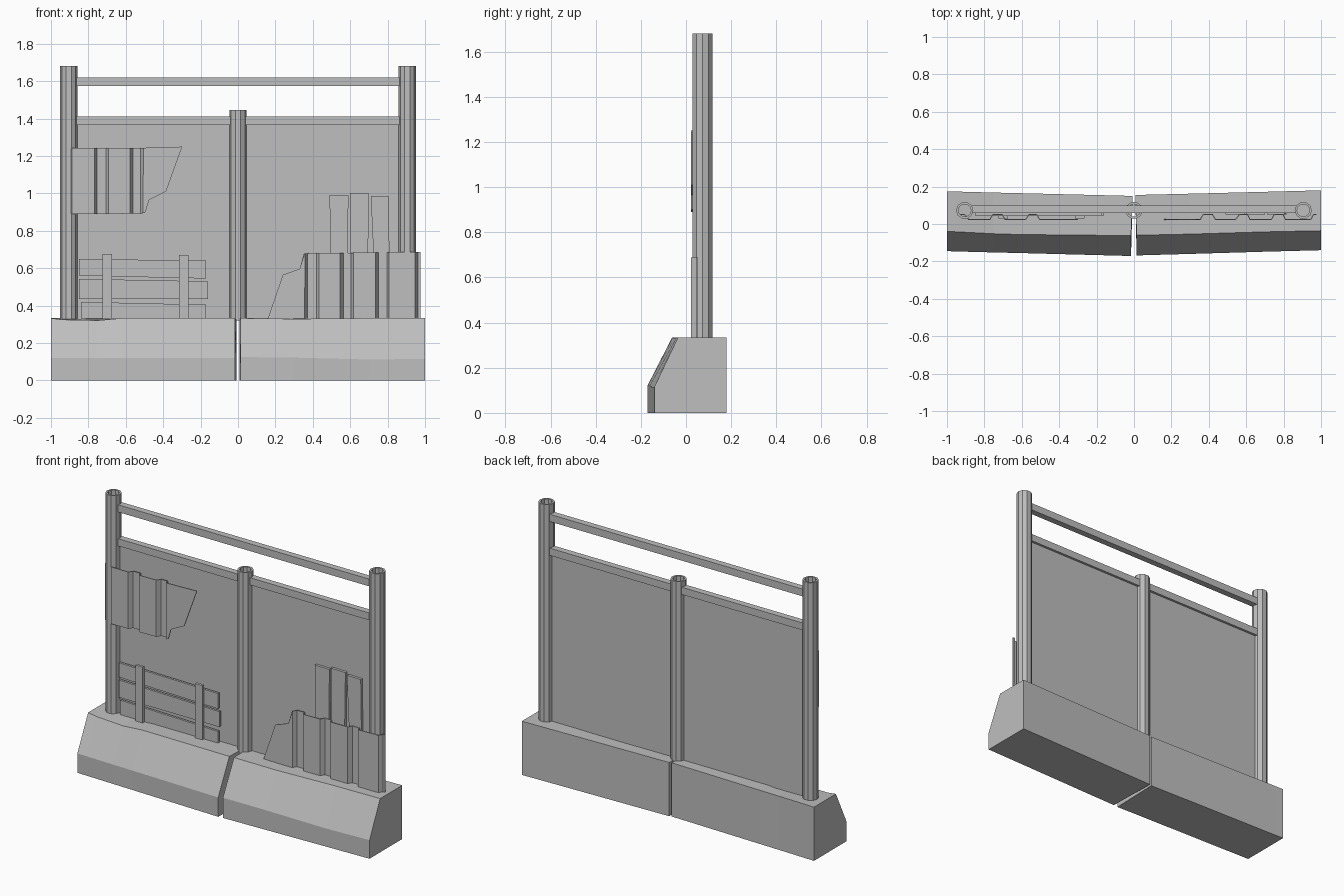
import bpy, bmesh, math

grey = bpy.data.materials.new("weathered_grey")
grey.diffuse_color = (0.52, 0.52, 0.52, 1)


def make(name, verts, faces):
    mesh = bpy.data.meshes.new(name)
    mesh.from_pydata(verts, [], faces)
    bm = bmesh.new()
    bm.from_mesh(mesh)
    bmesh.ops.recalc_face_normals(bm, faces=bm.faces)
    bm.to_mesh(mesh)
    bm.free()
    mesh.materials.append(grey)
    obj = bpy.data.objects.new(name, mesh)
    bpy.context.collection.objects.link(obj)
    return obj


def loft(name, sections):
    """Skin closed cross-sections of equal length and cap both ends."""
    n = len(sections[0])
    verts = [p for s in sections for p in s]
    faces = [(k * n + i, k * n + (i + 1) % n, (k + 1) * n + (i + 1) % n, (k + 1) * n + i)
             for k in range(len(sections) - 1) for i in range(n)]
    last = (len(sections) - 1) * n
    faces += [tuple(range(n)), tuple(range(last, last + n))]
    return make(name, verts, faces)


def plank(name, outline, y0, y1):
    """Board with a four-sided outline given in x and z."""
    return loft(name, [[(x, y, z) for x, z in outline] for y in (y0, y1)])


def box(name, x0, x1, y0, y1, z0, z1):
    return plank(name, [(x0, z0), (x1, z0), (x1, z1), (x0, z1)], y0, y1)


def tube(name, x, z0, z1, r=0.046, inner=0.034, y=0.073, sides=10):
    """Open pipe with a wall thickness."""
    rings = [(r, z0), (r, z1), (inner, z1), (inner, z0)]
    verts = [(x + q * math.cos(math.tau * i / sides), y + q * math.sin(math.tau * i / sides), z)
             for q, z in rings for i in range(sides)]
    faces = [(k * sides + i, k * sides + (i + 1) % sides,
              (k + 1) % 4 * sides + (i + 1) % sides, (k + 1) % 4 * sides + i)
             for k in range(4) for i in range(sides)]
    return make(name, verts, faces)


def sheet(name, columns):
    """Bent metal sheet from columns of x, y, bottom z, top z."""
    verts = [(x, y, z) for x, y, zb, zt in columns for z in (zb, zt)]
    faces = [(2 * i, 2 * i + 2, 2 * i + 3, 2 * i + 1) for i in range(len(columns) - 1)]
    obj = make(name, verts, faces)
    mod = obj.modifiers.new("thickness", 'SOLIDIFY')
    mod.thickness = 0.006
    mod.offset = 0
    return obj


# Concrete barriers: x front, x back, y foot, y top edge, y back, z knee, z top edge
left = [(-1, -1, -0.145, -0.04, 0.175, 0.12, 0.333),
        (-0.94, -0.94, -0.147, -0.042, 0.173, 0.12, 0.325),
        (-0.75, -0.75, -0.152, -0.052, 0.168, 0.12, 0.321),
        (-0.62, -0.62, -0.155, -0.056, 0.165, 0.12, 0.333),
        (-0.016, -0.007, -0.171, -0.062, 0.15, 0.12, 0.333)]
right = [(0.014, 0.007, -0.168, -0.06, 0.155, 0.125, 0.333),
         (0.3, 0.3, -0.16, -0.054, 0.162, 0.122, 0.329),
         (0.7, 0.7, -0.148, -0.042, 0.172, 0.112, 0.333),
         (1, 1, -0.14, -0.036, 0.18, 0.115, 0.333)]
for name, stations in (("left_barrier", left), ("right_barrier", right)):
    loft(name, [[(xb, yb, 0), (xf, yf, 0), (xf, yf, zk), (xf, yt, zt), (xb, yb, 0.333)]
                for xf, xb, yf, yt, yb, zk, zt in stations])

# Posts
tube("left_post", -0.905, 0.32, 1.68)
tube("right_post", 0.905, 0.32, 1.68)
tube("middle_post", 0, 0.32, 1.445)

# Rails and wall panels
box("top_rail", -0.87, 0.87, 0.058, 0.098, 1.575, 1.62)
for side, x0, x1 in (("left", -0.87, -0.035), ("right", 0.035, 0.87)):
    box(side + "_rail", x0, x1, 0.058, 0.098, 1.365, 1.41)
    box(side + "_panel", x0, x1, 0.073, 0.083, 0.325, 1.37)

# Corrugated patches
F, B = 0.025, 0.05
sheet("upper_patch", [
    (-0.945, B, 0.89, 1.24), (-0.905, B, 0.89, 1.24), (-0.885, F, 0.89, 1.242),
    (-0.77, F, 0.89, 1.242), (-0.755, B, 0.89, 1.242), (-0.705, B, 0.89, 1.242),
    (-0.69, F, 0.89, 1.242), (-0.578, F, 0.892, 1.243), (-0.562, B, 0.892, 1.243),
    (-0.52, B, 0.893, 1.243), (-0.505, F, 0.895, 1.244), (-0.495, F, 0.9, 1.244),
    (-0.475, F, 0.965, 1.245), (-0.385, F, 1.01, 1.247), (-0.3, F, 1.245, 1.25)])
sheet("lower_patch", [
    (0.16, F, 0.328, 0.333), (0.24, F, 0.328, 0.565), (0.33, F, 0.328, 0.597),
    (0.355, F, 0.328, 0.68), (0.37, B, 0.328, 0.68), (0.42, B, 0.328, 0.681),
    (0.435, F, 0.328, 0.681), (0.545, F, 0.328, 0.682), (0.562, B, 0.328, 0.682),
    (0.607, B, 0.328, 0.682), (0.62, F, 0.328, 0.683), (0.735, F, 0.328, 0.684),
    (0.75, B, 0.328, 0.684), (0.797, B, 0.328, 0.684), (0.81, F, 0.328, 0.686),
    (0.945, F, 0.328, 0.688), (0.96, B, 0.328, 0.688), (0.975, B, 0.328, 0.688)])

# Upright boards behind the lower patch
for i, (a, b, c, d, z) in enumerate([(0.495, 0.585, 0.59, 0.49, 0.99),
                                     (0.605, 0.69, 0.7, 0.6, 1.0),
                                     (0.74, 0.815, 0.805, 0.71, 0.985)]):
    plank(f"upright_board_{i + 1}", [(a, 0.33), (b, 0.33), (c, z), (d, z + 0.002)], 0.052, 0.068)

# Low plank fence: horizontal boards with two uprights in front
for i, (x0, x1, a, b, c, d) in enumerate([(-0.85, -0.17, 0.56, 0.545, 0.64, 0.65),
                                          (-0.85, -0.16, 0.435, 0.435, 0.53, 0.543),
                                          (-0.84, -0.17, 0.33, 0.33, 0.405, 0.42)]):
    plank(f"fence_board_{i + 1}", [(x0, a), (x1, b), (x1, c), (x0, d)], 0.046, 0.06)
box("fence_upright_left", -0.725, -0.675, 0.03, 0.046, 0.328, 0.675)
box("fence_upright_right", -0.315, -0.265, 0.03, 0.046, 0.328, 0.67)
